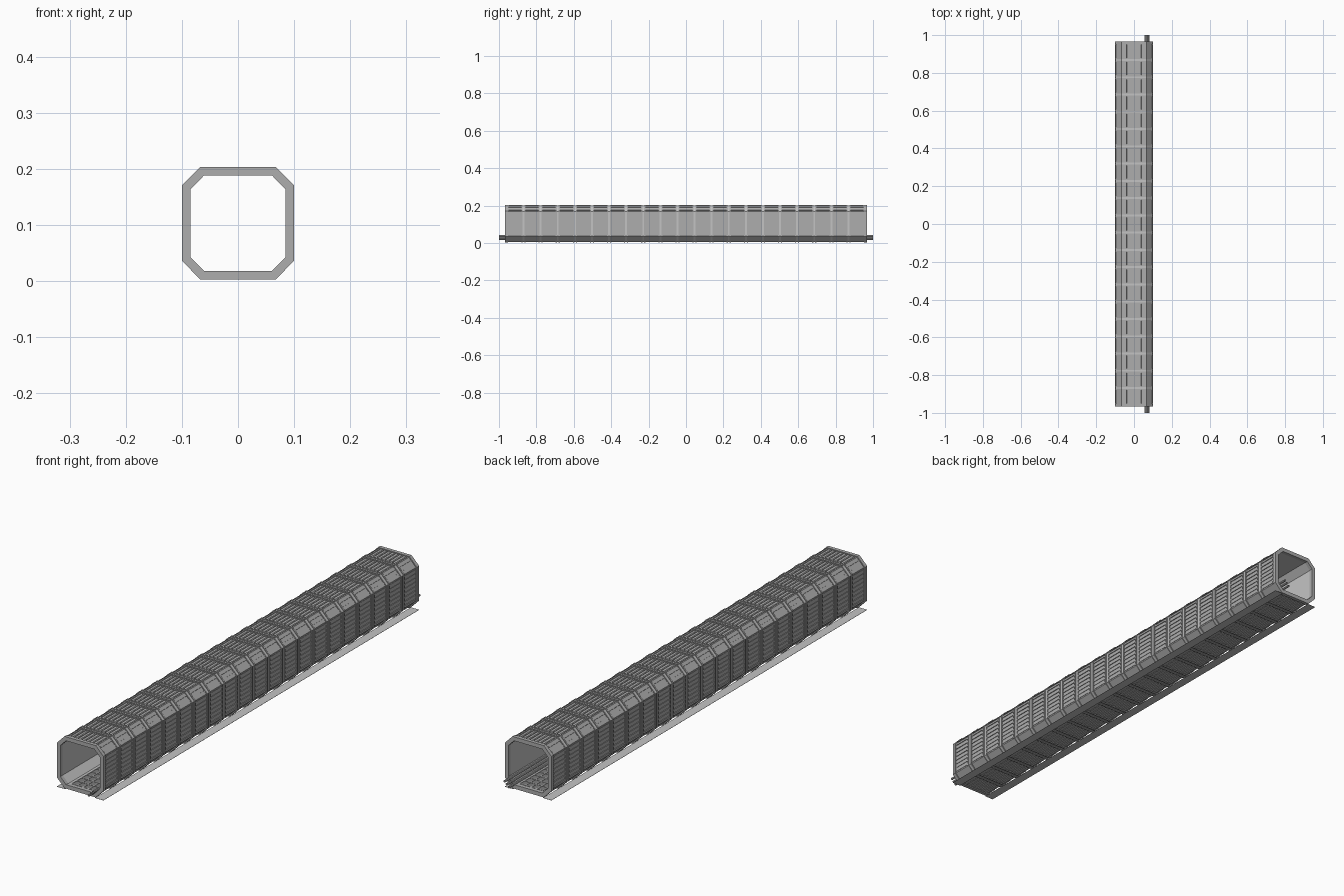
import bpy, bmesh, math
from mathutils import Vector

if "Cube" in bpy.data.objects:
    bpy.data.objects.remove(bpy.data.objects["Cube"])

CZ, HX, HZ, FLAT = 0.1035, 0.1, 0.1005, 0.067  # octagon centre, half sizes, half flat
L = 0.967                                      # half length of the tube
BAYS = 21


def mat(name, v):
    m = bpy.data.materials.new(name)
    m.diffuse_color = (v, v, v, 1)
    m.use_nodes = True
    m.node_tree.nodes["Principled BSDF"].inputs["Base Color"].default_value = m.diffuse_color
    return m


GREY = mat("mid grey", 0.42)
LIGHT = mat("light grey", 0.55)
DARK = mat("dark grey", 0.2)


def octagon(d):
    """Octagon corners (x, z), every side moved inward by d, starting bottom right."""
    k = FLAT - d * math.tan(math.pi / 8)
    hx, hz = HX - d, HZ - d
    q = [(k, -hz), (hx, -k), (hx, k), (k, hz), (-k, hz), (-hx, k), (-hx, -k), (-k, -hz)]
    return [(x, CZ + z) for x, z in q]


def prism(bm, pts, y0, y1, caps=True):
    """Bar with a given x-z section."""
    a = [bm.verts.new((x, y0, z)) for x, z in pts]
    b = [bm.verts.new((x, y1, z)) for x, z in pts]
    n = len(pts)
    if caps:
        bm.faces.new(a)
        bm.faces.new(b[::-1])
    for i in range(n):
        j = (i + 1) % n
        bm.faces.new((a[j], a[i], b[i], b[j]))


def slab(bm, x0, x1, z0, z1, y0, y1):
    prism(bm, [(x0, z0), (x1, z0), (x1, z1), (x0, z1)], y0, y1)


def ring(bm, y0, y1, d0, d1):
    """Octagonal tube between insets d0 and d1."""
    loops = [[bm.verts.new((x, y, z)) for x, z in octagon(d)]
             for y, d in ((y0, d0), (y1, d0), (y1, d1), (y0, d1))]
    for s in range(4):
        p, q = loops[s], loops[(s + 1) % 4]
        for i in range(8):
            j = (i + 1) % 8
            bm.faces.new((p[i], p[j], q[j], q[i]))


def finish(bm, name, m):
    bmesh.ops.recalc_face_normals(bm, faces=bm.faces)
    me = bpy.data.meshes.new(name)
    bm.to_mesh(me)
    bm.free()
    me.materials.append(m)
    ob = bpy.data.objects.new(name, me)
    bpy.context.collection.objects.link(ob)
    return ob


def side_bar(bm, side, t0, t1, d0, d1, y0, y1):
    """Bar on one octagon side, from fraction t0 to t1, depth d0 to d1."""
    def at(t, d):
        o = octagon(d)
        return Vector(o[side]).lerp(Vector(o[(side + 1) % 8]), t)
    prism(bm, [at(t0, d0), at(t1, d0), at(t1, d1), at(t0, d1)], y0, y1)


# tube skin and inner liner
bm = bmesh.new()
ring(bm, -L + 0.002, L - 0.002, 0.004, 0.010)
finish(bm, "tube_skin", GREY)
bm = bmesh.new()
ring(bm, -L + 0.002, L - 0.002, 0.010, 0.0135)
finish(bm, "inner_liner", LIGHT)

# end frames
bm = bmesh.new()
for s in (-1, 1):
    ring(bm, s * L, s * (L - 0.014), 0, 0.0155)
finish(bm, "end_frames", GREY)

# paired ring frames with a light joint band between them
step = 2 * (L - 0.007) / BAYS
frames, bands = bmesh.new(), bmesh.new()
for i in range(1, BAYS):
    y = -L + 0.007 + i * step
    for s in (-1, 1):
        ring(frames, y + s * 0.008 - 0.003, y + s * 0.008 + 0.003, 0, 0.005)
    ring(bands, y - 0.005, y + 0.005, 0.003, 0.005)
finish(frames, "ring_frames", GREY)
finish(bands, "joint_bands", LIGHT)

# lengthwise stringers in every bay: flats and upper chamfers
bm = bmesh.new()
for side, n in ((1, 8), (3, 8), (5, 8), (7, 8), (2, 2), (4, 2)):
    w = 0.022 if n == 8 else 0.07
    for k in range(n):
        t = (k + 0.5) / n
        for i in range(BAYS):
            y = -L + 0.007 + i * step
            side_bar(bm, side, t - w, t + w, 0.0015, 0.005, y + 0.011, y + step - 0.011)
finish(bm, "stringers", GREY)

# flat ledges at ground level below the lower chamfers
bm = bmesh.new()
for s in (-1, 1):
    slab(bm, s * 0.064, s * 0.1, 0, 0.0008, -L, L)
finish(bm, "ground_ledges", LIGHT)

# floor grating: dark plate with raised bars
fz = CZ - HZ + 0.0135
bm = bmesh.new()
slab(bm, -0.052, 0.052, fz, fz + 0.0008, -L + 0.014, L - 0.014)
finish(bm, "floor_plate", DARK)
bm = bmesh.new()
for k in range(5):
    x = -0.05 + 0.025 * k
    slab(bm, x - 0.002, x + 0.002, fz, fz + 0.002, -L + 0.014, L - 0.014)
rows = 64
for k in range(rows):
    y = -L + 0.02 + k * 2 * (L - 0.02) / (rows - 1)
    slab(bm, -0.052, 0.052, fz, fz + 0.002, y - 0.002, y + 0.002)
finish(bm, "floor_grating", GREY)

# open pipes along the lower right corner, sticking out of both ends
bm = bmesh.new()
for x, z in ((0.060, 0.021), (0.069, 0.030), (0.078, 0.039)):
    prism(bm, [(x + 0.0045 * math.cos(a * math.pi / 4), z + 0.0045 * math.sin(a * math.pi / 4))
               for a in range(8)], -1, 1, caps=False)
finish(bm, "corner_pipes", LIGHT)
